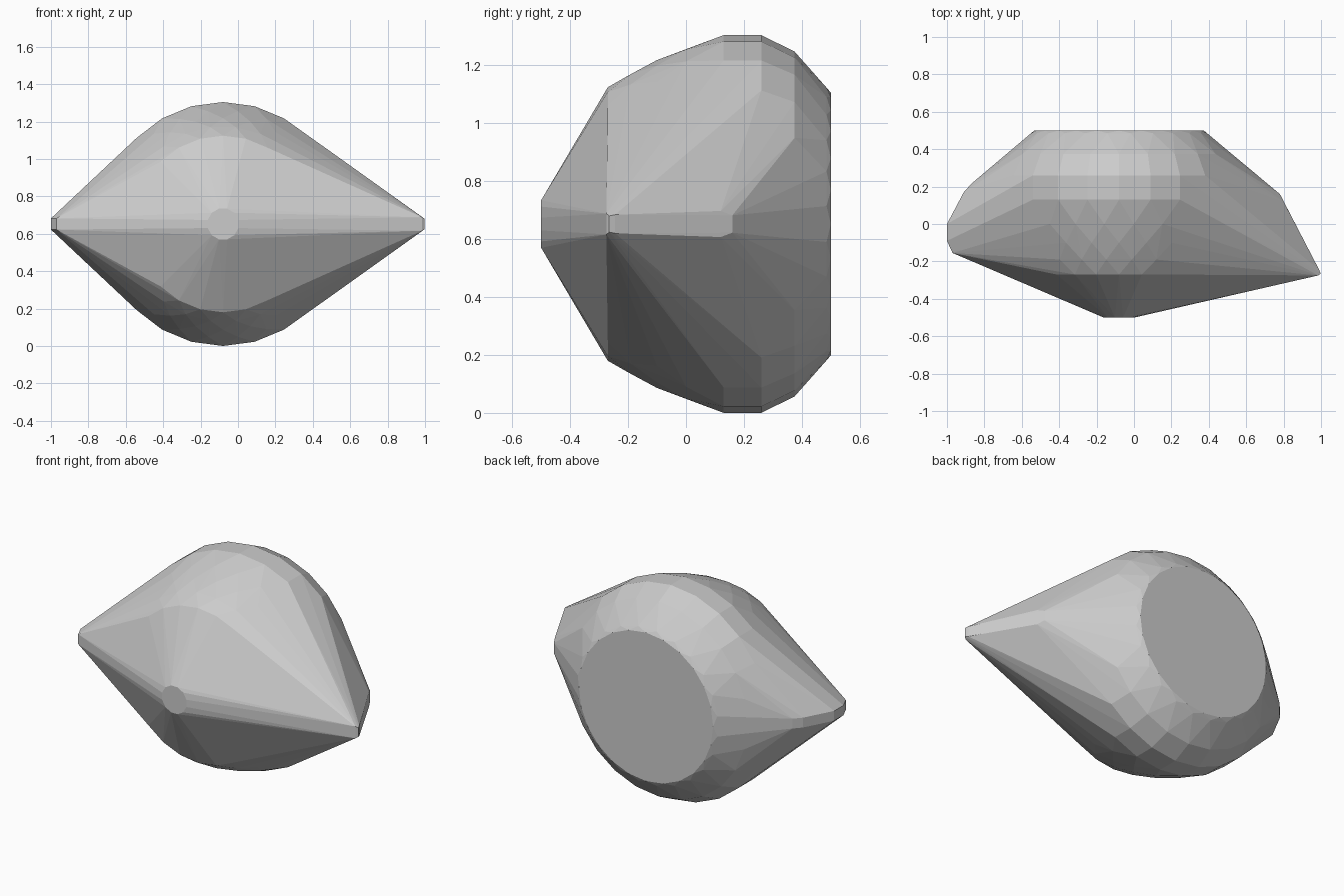
import bpy, bmesh
from math import sin, cos, pi

if "Cube" in bpy.data.objects:
    bpy.data.objects.remove(bpy.data.objects["Cube"])

CX, CZ = -0.08, 0.652
bm = bmesh.new()


def ring(y, r, sides=24, turn=0.0, squash=1.0):
    """Circle of points around the front-to-back axis."""
    for i in range(sides):
        a = 2 * pi * (i + turn) / sides
        bm.verts.new((CX + r * squash * cos(a), y, CZ + r * sin(a)))


def tip(x, y, h):
    """Blunt side point: a short upright pair."""
    for s in (-1, 1):
        bm.verts.new((x, y, CZ + s * h))


# Blunt nose, front shoulder and rounded body, ending in a flat back disk
ring(-0.5, 0.085, 12, 0.5)
body = [(-0.27, 0.472), (-0.19, 0.522), (-0.10, 0.566), (0.0, 0.608),
        (0.13, 0.652), (0.26, 0.652), (0.375, 0.595), (0.485, 0.475), (0.5, 0.453)]
for n, (y, r) in enumerate(body):
    ring(y, r, 24, 0.0 if n in (0, 4, 5) else 0.5 * (n % 2))

# Right point: sharp at the front, with a shoulder further back
for x, y, h in [(0.985, -0.275, 0.036), (0.998, -0.265, 0.028), (0.99, -0.245, 0.032),
                (0.80, 0.12, 0.045), (0.78, 0.16, 0.03)]:
    tip(x, y, h)

# Left point: rounded end
for x, y, h in [(-0.97, -0.155, 0.03), (-1.0, -0.09, 0.03), (-1.0, 0.0, 0.03),
                (-0.91, 0.17, 0.03), (-0.87, 0.215, 0.03)]:
    tip(x, y, h)

# Tight skin over all sections
res = bmesh.ops.convex_hull(bm, input=bm.verts[:])
inner = {v for v in res["geom_interior"] + res["geom_unused"]
         if isinstance(v, bmesh.types.BMVert)}
bmesh.ops.delete(bm, geom=[v for v in inner if v.is_valid], context='VERTS')
bmesh.ops.dissolve_limit(bm, angle_limit=0.02, verts=bm.verts[:], edges=bm.edges[:])
bmesh.ops.recalc_face_normals(bm, faces=bm.faces[:])

mesh = bpy.data.meshes.new("faceted_pebble")
bm.to_mesh(mesh)
bm.free()
obj = bpy.data.objects.new("faceted_pebble", mesh)
bpy.context.collection.objects.link(obj)
